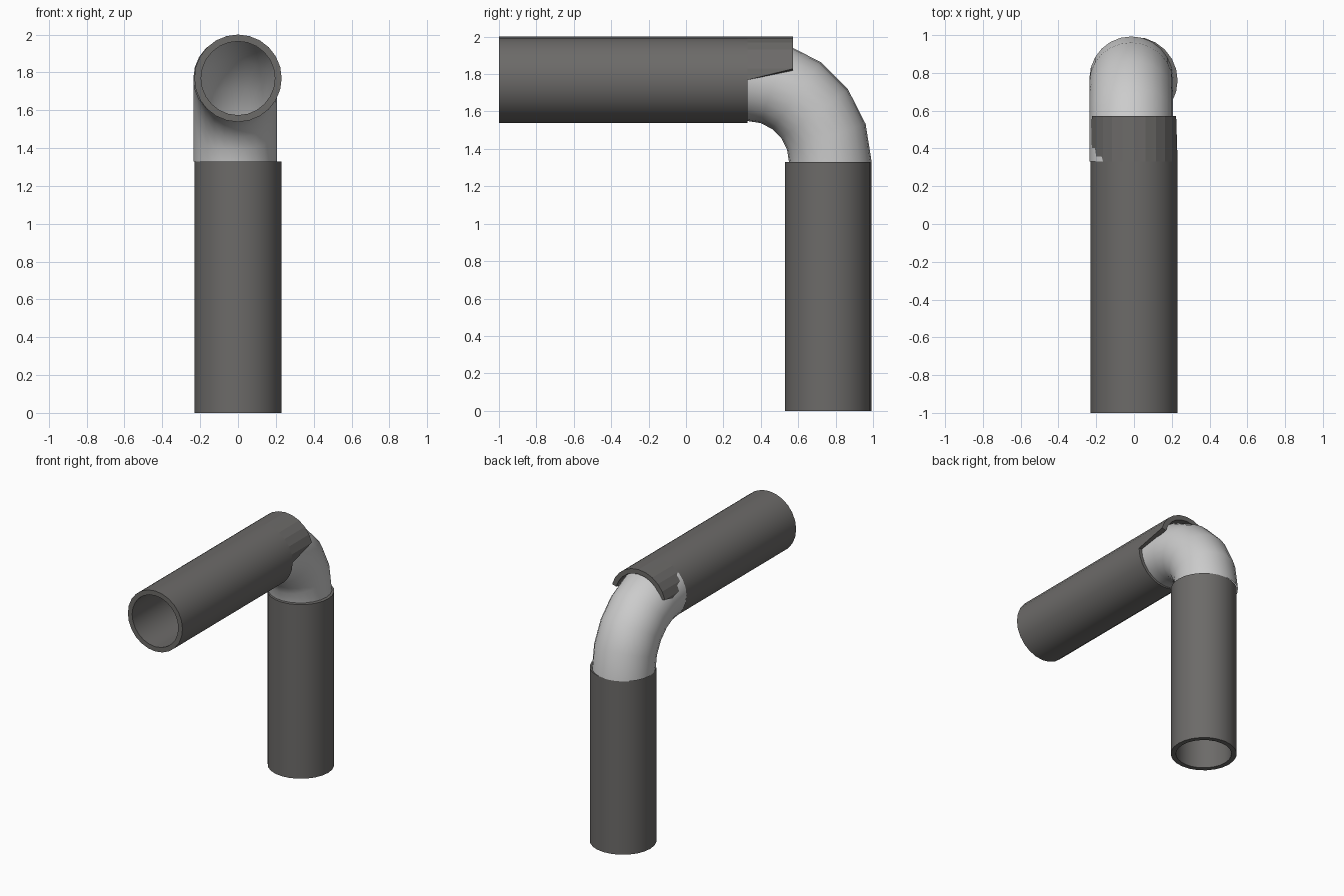
import bpy, bmesh
from math import sin, cos, pi, radians
from mathutils import Vector

if "Cube" in bpy.data.objects:
    bpy.data.objects.remove(bpy.data.objects["Cube"])

SIDES = 24
R_OUT, R_IN = 0.231, 0.195


def dark_material():
    m = bpy.data.materials.new("dark_metal")
    m.diffuse_color = (0.15, 0.145, 0.14, 1)
    m.use_nodes = True
    m.node_tree.nodes["Principled BSDF"].inputs["Base Color"].default_value = m.diffuse_color
    return m


def skin(name, rings, closed, material=None, flat=lambda c: False):
    """Join rings of points with quads; closed wraps the last ring to the first."""
    bm = bmesh.new()
    grid = [[bm.verts.new(p) for p in ring] for ring in rings]
    pairs = list(zip(grid, grid[1:])) + ([(grid[-1], grid[0])] if closed else [])
    for a, b in pairs:
        for i in range(len(a)):
            j = (i + 1) % len(a)
            bm.faces.new((a[i], a[j], b[j], b[i]))
    bmesh.ops.remove_doubles(bm, verts=bm.verts, dist=0.0005)
    bmesh.ops.recalc_face_normals(bm, faces=bm.faces)
    me = bpy.data.meshes.new(name)
    bm.to_mesh(me)
    bm.free()
    ob = bpy.data.objects.new(name, me)
    bpy.context.collection.objects.link(ob)
    if material:
        me.materials.append(material)
    bpy.ops.object.select_all(action='DESELECT')
    ob.select_set(True)
    bpy.context.view_layer.objects.active = ob
    bpy.ops.object.shade_smooth_by_angle(angle=radians(35))
    for p in me.polygons:
        if flat(p.center):
            p.use_smooth = False
    return ob


angles = [2 * pi * i / SIDES for i in range(SIDES)]
dark = dark_material()


# upright pipe: hollow wall
def level(r, z):
    return [Vector((r * cos(a), 0.76 + r * sin(a), z)) for a in angles]


skin("upright_pipe", [level(R_OUT, 0), level(R_OUT, 1.33),
                      level(R_IN, 1.33), level(R_IN, 0)], True, dark)


# horizontal pipe: hollow wall, only its upper half reaches over the elbow
def section(r, y, lip=0.0):
    return [Vector((r * cos(a), y + (lip if sin(a) > 0.1 else 0),
                    1.769 + r * sin(a))) for a in angles]


skin("horizontal_pipe", [section(R_OUT, -1), section(R_OUT, 0.33),
                         section(R_OUT, 0.33, 0.243), section(R_IN, 0.33, 0.243),
                         section(R_IN, 0.33), section(R_IN, -1)],
     True, dark, flat=lambda c: c.y > 0.34)

# elbow: thin open quarter bend, slightly off centre
BEND, TUBE, STEPS = 0.442, 0.221, 5
rings = []
for k in range(STEPS + 1):
    t = pi / 2 * k / STEPS
    rings.append([Vector((-0.015 + TUBE * cos(a),
                          0.33 + (BEND + TUBE * sin(a)) * sin(t),
                          1.328 + (BEND + TUBE * sin(a)) * cos(t))) for a in angles])
elbow = skin("elbow", rings, False)
for e in elbow.data.edges:
    e.use_edge_sharp = False
# face the skin outwards
if elbow.data.polygons[0].normal.dot(
        elbow.data.polygons[0].center - Vector((-0.015, 0.4, 1.765))) < 0:
    elbow.data.flip_normals()
